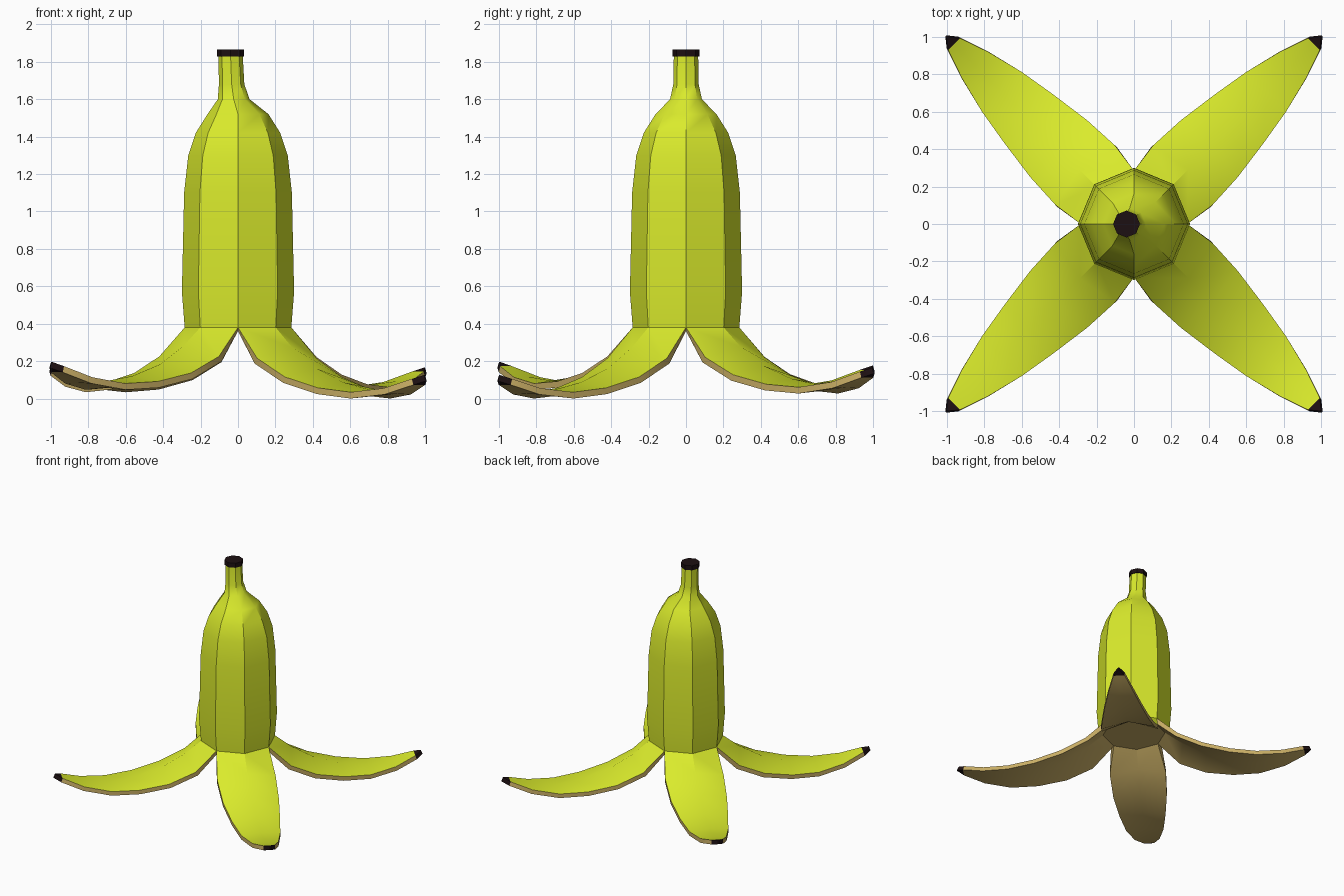
import bpy, bmesh, math
from mathutils import Vector

if "Cube" in bpy.data.objects:
    bpy.data.objects.remove(bpy.data.objects["Cube"])


def material(name, color):
    m = bpy.data.materials.new(name)
    m.diffuse_color = (*color, 1)
    m.use_nodes = True
    m.node_tree.nodes["Principled BSDF"].inputs["Base Color"].default_value = m.diffuse_color
    return m


yellow = material("yellow_skin", (0.70, 0.83, 0.025))
tan = material("tan_inside", (0.58, 0.42, 0.13))
dark = material("dark_tip", (0.012, 0.005, 0.006))
SKIN, INSIDE, TIP = 0, 1, 2

bm = bmesh.new()


def face(verts, mat):
    f = bm.faces.new(verts)
    f.material_index = mat
    f.smooth = True


def ring(z, r, cx):
    return [bm.verts.new((cx + r * math.cos(i * math.pi / 4),
                          r * math.sin(i * math.pi / 4), z)) for i in range(8)]


def bridge(a, b, mat, closed=False):
    n = len(a)
    for i in range(n if closed else n - 1):
        j = (i + 1) % n
        face((a[i], a[j], b[j], b[i]), mat)


# Octagonal body tapering into an off-centre stem: height, radius, x centre
body = [(0.38, 0.285, 0), (0.57, 0.30, 0), (1.10, 0.288, 0), (1.30, 0.266, 0),
        (1.42, 0.226, 0), (1.52, 0.163, 0), (1.60, 0.085, -0.023),
        (1.68, 0.068, -0.034), (1.84, 0.065, -0.04)]
rings = [ring(*b) for b in body]
for a, b in zip(rings, rings[1:]):
    bridge(a, b, SKIN, True)
face(rings[-1], SKIN)

# Floor of the body, seen from below
floor = ring(0.36, 0.25, 0)
face(floor, INSIDE)

# Peeled flaps: distance along diagonal, height, half width, ridge height
flap = [(0.20, 0.38, 0.20, 0.083), (0.37, 0.215, 0.225, 0.07),
        (0.57, 0.115, 0.215, 0.05), (0.79, 0.057, 0.185, 0.03),
        (1.00, 0.034, 0.15, 0.012), (1.20, 0.055, 0.10, 0.004),
        (1.36, 0.105, 0.045, 0), (1.41, 0.125, 0.004, 0)]
THICK = 0.034
for k, lift in enumerate((0.04, 0.05, 0.07, 0.0)):
    ang = math.pi / 4 + k * math.pi / 2
    out = Vector((math.cos(ang), math.sin(ang), 0))
    side = Vector((-out.y, out.x, 0))
    ids = [(2 * k + i) % 8 for i in range(3)]
    top = [rings[0][i] for i in ids]
    low = [floor[i] for i in ids]
    bridge
    for s in range(1, len(flap)):
        d, z, w, ridge = flap[s]
        p, q = flap[s - 1], flap[min(s + 1, len(flap) - 1)]
        slope = Vector((q[0] - p[0], q[1] - p[1])).normalized()
        normal = out * -slope.y + Vector((0, 0, slope.x))
        base = out * d + Vector((0, 0, z + lift * (d - 0.2) / 1.2))
        pts = [base - side * w, base + normal * ridge, base + side * w]
        new_top = [bm.verts.new(c) for c in pts]
        new_low = [bm.verts.new(c - normal * THICK) for c in pts]
        last = s == len(flap) - 1
        bridge(top, new_top, TIP if last else SKIN)
        bridge(low, new_low, TIP if last else INSIDE)
        for e in (0, 2):
            face((top[e], new_top[e], new_low[e], low[e]), TIP if last else INSIDE)
        top, low = new_top, new_low
    face(top + low[::-1], TIP)

bmesh.ops.recalc_face_normals(bm, faces=bm.faces)
mesh = bpy.data.meshes.new("banana_peel")
bm.to_mesh(mesh)
bm.free()
for m in (yellow, tan, dark):
    mesh.materials.append(m)
peel = bpy.data.objects.new("banana_peel", mesh)
bpy.context.collection.objects.link(peel)
bpy.context.view_layer.objects.active = peel
peel.select_set(True)
bpy.ops.object.shade_smooth_by_angle(angle=math.radians(32))

# Dark cut end of the stem
bpy.ops.mesh.primitive_cylinder_add(vertices=8, radius=0.072, depth=0.038,
                                    location=(-0.04, 0, 1.847),
                                    rotation=(0, 0, math.pi / 2))
cap = bpy.context.object
cap.name = "stem_cap"
cap.data.materials.append(dark)
